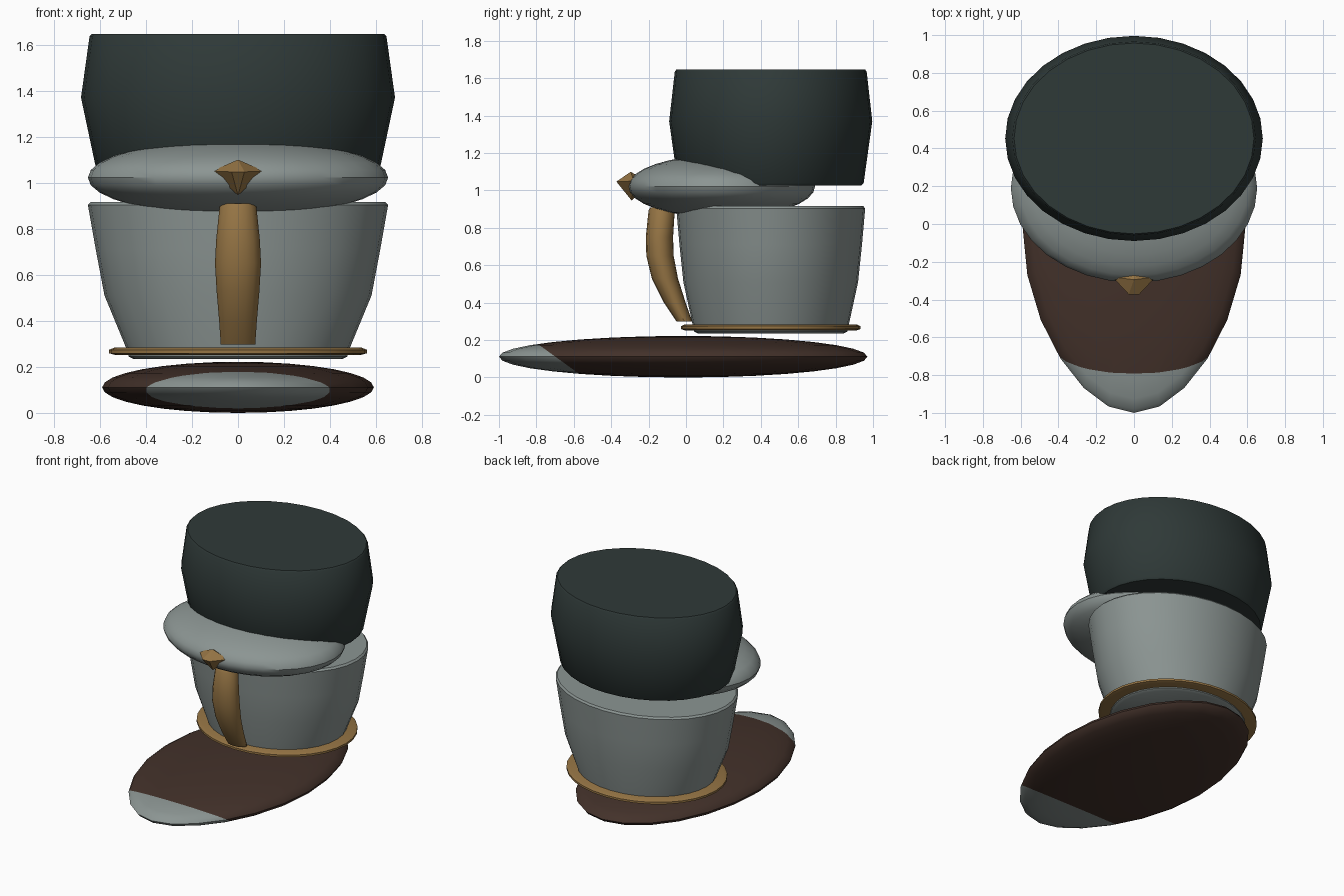
import bpy, bmesh
from math import cos, sin, pi, radians
from mathutils import Vector

if "Cube" in bpy.data.objects:
    bpy.data.objects.remove(bpy.data.objects["Cube"])


def material(name, r, g, b):
    m = bpy.data.materials.new(name)
    m.use_nodes = True
    m.diffuse_color = (r, g, b, 1)
    m.node_tree.nodes["Principled BSDF"].inputs["Base Color"].default_value = (r, g, b, 1)
    return m


GREY = material("cool grey", .26, .30, .29)
DARK = material("dark slate", .028, .041, .039)
BROWN = material("dark brown", .056, .031, .023)
GOLD = material("dull gold", .30, .175, .058)


def finish(name, bm, mats, angle=35):
    bmesh.ops.recalc_face_normals(bm, faces=bm.faces)
    mesh = bpy.data.meshes.new(name)
    bm.to_mesh(mesh)
    bm.free()
    for m in mats:
        mesh.materials.append(m)
    obj = bpy.data.objects.new(name, mesh)
    bpy.context.collection.objects.link(obj)
    if angle:
        bpy.ops.object.select_all(action='DESELECT')
        obj.select_set(True)
        bpy.context.view_layer.objects.active = obj
        bpy.ops.object.shade_smooth_by_angle(angle=radians(angle))
    return obj


def loft(name, levels, mat, sides=32):
    """Closed stack of elliptical rings, each level = (y, z, rx, ry)."""
    bm = bmesh.new()
    rings = []
    for y, z, rx, ry in levels:
        turn = [2 * pi * i / sides for i in range(sides)]
        rings.append([bm.verts.new((rx * sin(a), y - ry * cos(a), z)) for a in turn])
    for low, high in zip(rings, rings[1:]):
        for i in range(sides):
            j = (i + 1) % sides
            bm.faces.new((low[i], low[j], high[j], high[i]))
    bm.faces.new(rings[0])
    bm.faces.new(rings[-1])
    return finish(name, bm, [mat])


def ellipsoid(segments, rings, centre, radii):
    bm = bmesh.new()
    bmesh.ops.create_uvsphere(bm, u_segments=segments, v_segments=rings, radius=1)
    for v in bm.verts:
        v.co = Vector([c + p * r for c, p, r in zip(centre, v.co, radii)])
    return bm


# Sole: flat ellipsoid, narrower at the front, with a slanted toe cap cut in
bm = ellipsoid(24, 16, (0, -.015, .111), (.59, .985, .111))
for v in bm.verts:
    front = max(0, -v.co.y)
    v.co.x *= 1 - .13 * front * front
cut_point = Vector((0, -.78, .17))
cut_normal = Vector((0, -.13, -.18)).normalized()
bmesh.ops.bisect_plane(bm, geom=bm.verts[:] + bm.edges[:] + bm.faces[:],
                       plane_co=cut_point, plane_no=cut_normal)
for f in bm.faces:
    side = (f.calc_center_median() - cut_point).dot(cut_normal)
    f.material_index = 1 if side > 0 and f.calc_center_median().y < -.5 else 0
finish("sole", bm, [BROWN, GREY])

# Ankle cup and its trim ring
CY = .453
loft("ankle_cup", [(CY, .235, .455, .39), (CY, .245, .475, .41), (CY, .28, .485, .417),
                   (CY, .51, .58, .467), (CY, .71, .618, .488), (CY, .903, .652, .505),
                   (CY, .916, .64, .495)], GREY)
loft("trim_ring", [(CY, .252, .535, .46), (CY, .259, .56, .48), (CY, .274, .56, .48),
                   (CY, .284, .535, .46)], GOLD)

# Upper cuff
loft("upper_cuff", [(CY, 1.027, .60, .485), (CY, 1.04, .612, .497), (CY, 1.37, .682, .543),
                    (CY, 1.635, .645, .513), (CY, 1.646, .635, .505)], DARK)

# Padded collar between cup and cuff
finish("collar", ellipsoid(32, 16, (0, .19, 1.022), (.652, .5, .168)), [GREY])

# Curved front strap
loft("front_strap", [(-.008, .298, .075, .042), (-.06, .40, .082, .058),
                     (-.113, .53, .093, .07), (-.139, .65, .1, .073),
                     (-.142, .75, .095, .073), (-.13, .895, .08, .07),
                     (-.13, .91, .07, .06)], GOLD, sides=16)

# Faceted stud on the front of the collar
bm = bmesh.new()
for x in (-1, 1):
    bm.verts.new((x * .115, -.28, 1.05))
    bm.verts.new((x * .028, -.372, 1.047))
for y, z in ((-.295, 1.1), (-.29, .945), (-.2, 1.04)):
    bm.verts.new((0, y, z))
bmesh.ops.convex_hull(bm, input=bm.verts[:])
finish("front_stud", bm, [GOLD], angle=0)
